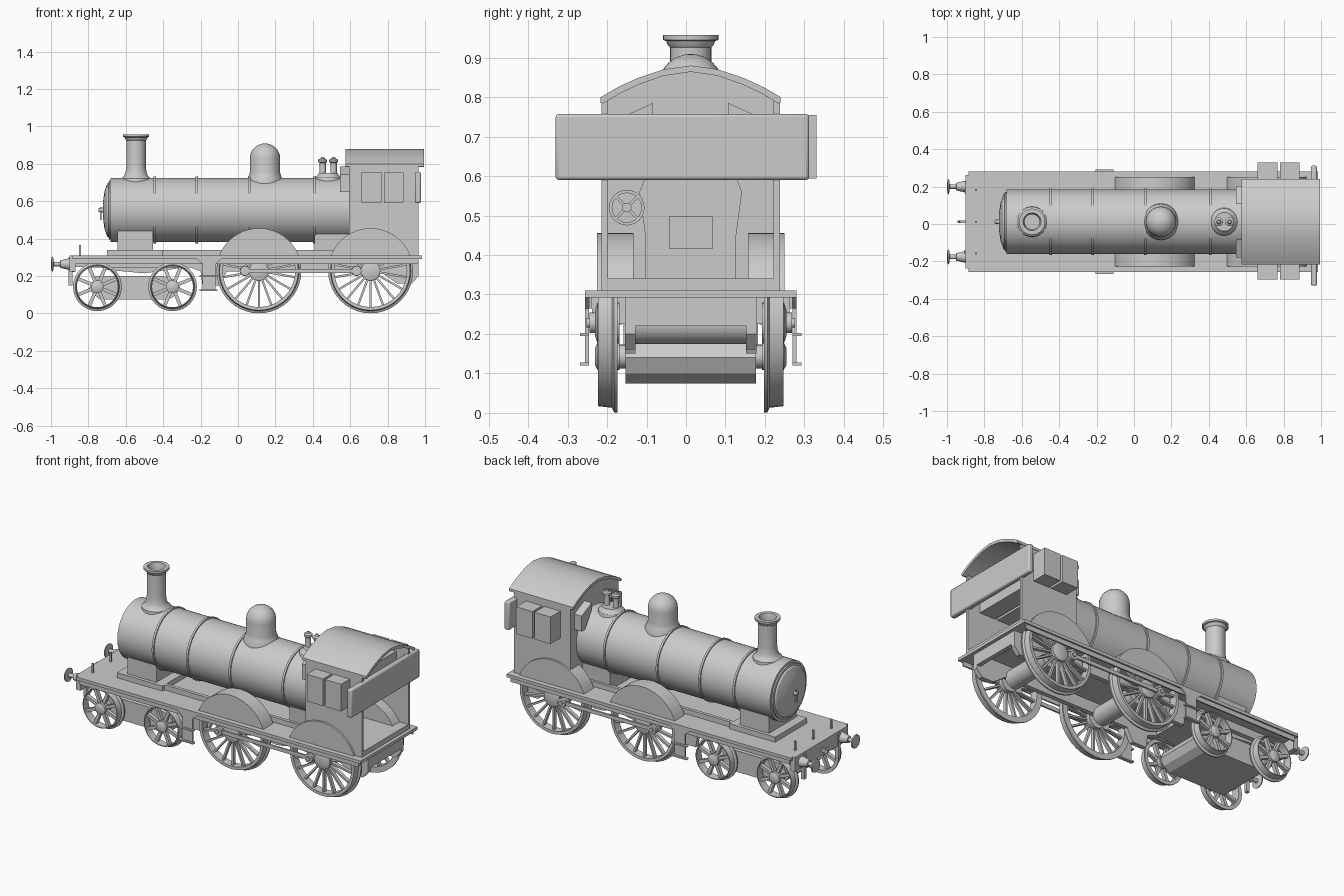
import bpy, bmesh
from math import sin, cos, pi, radians
from mathutils import Matrix, Vector

if "Cube" in bpy.data.objects:
    bpy.data.objects.remove(bpy.data.objects["Cube"])

Y0 = 0.012  # centre line of the engine
SIDES = ((-1, "near"), (1, "far"))


def finish(name, bm):
    bmesh.ops.recalc_face_normals(bm, faces=bm.faces)
    me = bpy.data.meshes.new(name)
    bm.to_mesh(me)
    bm.free()
    me.shade_smooth()
    me.set_sharp_from_angle(angle=radians(30))
    ob = bpy.data.objects.new(name, me)
    bpy.context.collection.objects.link(ob)
    return ob


def add_prism(bm, pts, a, b, axis):
    """Extrude a profile: (x,z) along y, (y,z) along x."""
    def at(p, t):
        return (p[0], t, p[1]) if axis == 'Y' else (t, p[0], p[1])
    lo = [bm.verts.new(at(p, a)) for p in pts]
    hi = [bm.verts.new(at(p, b)) for p in pts]
    bm.faces.new(lo)
    bm.faces.new(hi[::-1])
    for i in range(len(pts)):
        j = (i + 1) % len(pts)
        bm.faces.new((lo[i], lo[j], hi[j], hi[i]))


def add_box(bm, x0, x1, y0, y1, z0, z1):
    add_prism(bm, [(x0, z0), (x1, z0), (x1, z1), (x0, z1)], y0, y1, 'Y')


def add_lathe(bm, prof, loc, axis='Z', n=32, ring=False):
    """Revolve (radius, height) points about an axis; ring closes the profile."""
    rings = []
    for r, h in prof:
        row = []
        for i in range(n):
            u, v = r * cos(2 * pi * i / n), r * sin(2 * pi * i / n)
            co = {'X': (h, u, v), 'Y': (u, h, v), 'Z': (u, v, h)}[axis]
            row.append(bm.verts.new(Vector(co) + Vector(loc)))
        rings.append(row)
    for k in range(len(rings) if ring else len(rings) - 1):
        a, b = rings[k], rings[(k + 1) % len(rings)]
        for i in range(n):
            j = (i + 1) % n
            bm.faces.new((a[i], a[j], b[j], b[i]))
    if not ring:
        bm.faces.new(rings[0])
        bm.faces.new(rings[-1])


def make(name, fn, *args, **kw):
    bm = bmesh.new()
    fn(bm, *args, **kw)
    return finish(name, bm)


def box(name, *a):
    return make(name, add_box, *a)


def prism(name, *a):
    return make(name, add_prism, *a)


def lathe(name, *a, **kw):
    return make(name, add_lathe, *a, **kw)


def wheel(name, x, z, r, s, spokes, thick, hub, boss=False):
    bm = bmesh.new()
    y = lambda d: s * d
    c = (x, Y0, z)
    ri = r * 0.87 - 0.004
    # tyre with flange on the inner side
    add_lathe(bm, [(ri, y(.186)), (r, y(.186)), (r, y(.194)), (r - .012, y(.200)),
                   (r - .016, y(.235)), (ri, y(.235))], c, 'Y', 40, True)
    add_lathe(bm, [(hub, y(.18)), (hub, y(.236)), (hub * .6, y(.243))], c, 'Y', 24)
    if boss:
        add_lathe(bm, [(.028, y(.2)), (.028, y(.24))], (x - .075, Y0, z), 'Y', 16)
    for i in range(spokes):
        sp = bmesh.ops.create_cube(bm, size=1)['verts']
        m = (Matrix.Translation((x, Y0 + s * .212, z)) @ Matrix.Rotation(2 * pi * (i + .5) / spokes, 4, 'Y')
             @ Matrix.Translation(((hub + ri) / 2, 0, 0)) @ Matrix.Diagonal((ri - hub + .01, .022, thick, 1)))
        bmesh.ops.transform(bm, matrix=m, verts=sp)
    finish(name, bm)


# wheels and axles
DRIVERS, DZ, BOGIE, BZ = (.112, .709), .228, (-.752, -.35), .143
for k, x in enumerate(DRIVERS):
    for s, n in SIDES:
        wheel(f"driving_wheel_{k}_{n}", x, DZ, .227, s, 18, .011, .052, True)
    lathe(f"driving_axle_{k}", [(.054, -.15), (.054, .15)], (x, Y0, DZ), 'Y')
for k, x in enumerate(BOGIE):
    for s, n in SIDES:
        wheel(f"bogie_wheel_{k}_{n}", x, BZ, .130, s, 8, .018, .034)
    lathe(f"bogie_axle_{k}", [(.03, -.19), (.03, .19)], (x, Y0, BZ), 'Y', n=20)

# bogie truck
prism("bogie_frame", [(-.80, .13), (-.74, .075), (-.37, .075), (-.33, .10), (-.31, .14),
                      (-.33, .18), (-.40, .2), (-.76, .2)], Y0 - .165, Y0 + .165, 'Y')
prism("cylinder_block", [(-.74, .29), (-.72, .235), (-.5, .215), (-.26, .25), (-.26, .29)],
      Y0 - .14, Y0 + .14, 'Y')

# footplate, main frames and cab floor
box("footplate", -.885, .985, Y0 - .268, Y0 + .268, .292, .31)
box("front_buffer_beam", -.9, -.87, Y0 - .25, Y0 + .25, .225, .31)
box("rear_drag_beam", .94, .965, Y0 - .16, Y0 + .16, .22, .3)
box("cab_floor", .6, .965, Y0 - .22, Y0 + .22, .305, .34)
for s, n in SIDES:
    y = lambda d: Y0 + s * d
    prism(f"main_frame_{n}", [(-.88, .3), (-.88, .25), (-.75, .245), (-.25, .245), (-.2, .225), (-.19, .15),
                              (-.1, .15), (-.06, .225), (.76, .225), (.85, .16), (.93, .16), (.965, .2),
                              (.965, .3)], y(.14), y(.167), 'Y')
    box(f"valance_{n}", -.87, .965, y(.25), y(.258), .265, .295)
    box(f"upper_frame_{n}", -.7, .6, y(.11), y(.13), .305, .34)
    box(f"guard_iron_{n}", -.905, -.885, y(.15), y(.17), .15, .3)

    # splashers over the driving wheels
    for k, x in enumerate(DRIVERS):
        arc = [(x + .228 * cos(radians(a)), DZ + .228 * sin(radians(a))) for a in range(20, 161, 7)]
        prism(f"splasher_{k}_{n}", arc, y(.145), y(.238), 'Y')

    # coupling rod with bosses and pins
    bm = bmesh.new()
    add_box(bm, .037, .634, y(.242), y(.252), DZ - .011, DZ + .011)
    for x in DRIVERS:
        add_lathe(bm, [(.026, s * .24), (.026, s * .256), (.012, s * .257), (.012, s * .264)],
                  (x - .075, Y0, DZ), 'Y', 16)
    finish(f"coupling_rod_{n}", bm)

    # hanging footstep
    bm = bmesh.new()
    add_prism(bm, [(-.23, .3), (-.19, .265), (-.19, .12), (-.12, .12), (-.12, .265), (-.08, .3)],
              y(.258), y(.268), 'Y')
    for z in (.12, .195):
        add_box(bm, -.207, -.11, y(.258), y(.28), z, z + .008)
    finish(f"footstep_{n}", bm)

    # buffer
    lathe(f"buffer_{n}", [(.042, -.875), (.042, -.885), (.034, -.89), (.02, -.95), (.012, -.952), (.012, -.985),
                          (.04, -.989), (.038, -.996), (.015, -1.0)], (0, y(.188), .264), 'X', n=24)
    box(f"lamp_iron_{n}", -.85, -.84, y(.165), y(.175), .3, .365)

# front lamp iron and coupling hook
box("lamp_iron_centre", -.85, -.84, Y0 - .005, Y0 + .005, .3, .365)
prism("coupling_hook", [(-.89, .255), (-.94, .25), (-.945, .275), (-.935, .285), (-.93, .268), (-.89, .275)],
      Y0 - .007, Y0 + .007, 'Y')

# boiler with bands, smokebox door and saddle
BO = (0, Y0, .553)
lathe("boiler", [(.172, -.682), (.172, .61)], BO, 'X', n=48)
for k, x in enumerate((-.445, -.22, .06, .408)):
    lathe(f"boiler_band_{k}", [(.17, x - .006), (.179, x - .006), (.179, x + .006), (.17, x + .006)],
          BO, 'X', n=48, ring=True)
lathe("smokebox_door", [(.158, -.68), (.158, -.69), (.146, -.692), (.14, -.7), (.1, -.714), (.05, -.721),
                        (.015, -.723)], BO, 'X', n=48)
bm = bmesh.new()
add_lathe(bm, [(.014, -.715), (.01, -.745)], BO, 'X', 12)
add_box(bm, -.738, -.73, Y0 - .006, Y0 + .006, .5, .57)
finish("door_handle", bm)
box("saddle", -.645, -.455, Y0 - .13, Y0 + .13, .3, .47)
box("saddle_base", -.7, -.4, Y0 - .15, Y0 + .15, .305, .34)

# chimney, dome and safety valves
lathe("chimney", [(.082, .70), (.08, .722), (.064, .735), (.056, .755), (.052, .79), (.052, .925), (.058, .932),
                  (.062, .942), (.07, .945), (.07, .957), (.048, .957), (.04, .93), (.04, .86)], (-.545, Y0, 0))
dome = [(.098, .69), (.096, .715), (.086, .735), (.081, .755), (.081, .83)]
dome += [(.081 * cos(a * pi / 16), .83 + .079 * sin(a * pi / 16)) for a in range(1, 8)] + [(.004, .909)]
lathe("steam_dome", dome, (.144, Y0, 0))
lathe("safety_valve_base", [(.078, .69), (.07, .728), (.055, .742), (.05, .75)], (.482, Y0, 0))
for k, x in enumerate((.453, .511)):
    lathe(f"safety_valve_{k}", [(.02, .73), (.017, .75), (.017, .805), (.024, .81), (.024, .822), (.012, .828),
                                (.008, .836)], (x, Y0, 0), n=16)

# firebox and backhead with fire door
prism("firebox", [(Y0 + a, b) for a, b in ((-.115, .3), (-.115, .45), (-.13, .56), (-.09, .66), (0, .7),
                                         (.09, .66), (.13, .56), (.115, .45), (.115, .3))], .41, .66, 'X')
box("fire_door", .655, .675, Y0 - .055, Y0 + .055, .415, .497)

# reversing handwheel in the cab
bm = bmesh.new()
hc = (.7, -.15, .52)
add_lathe(bm, [(.037, -.005), (.045, -.005), (.045, .005), (.037, .005)], hc, 'X', 24, True)
add_lathe(bm, [(.012, -.09), (.012, .008)], hc, 'X', 12)
for a in (pi / 4, -pi / 4):
    v = bmesh.ops.create_cube(bm, size=1)['verts']
    bmesh.ops.transform(bm, verts=v, matrix=Matrix.Translation(hc) @ Matrix.Rotation(a, 4, 'X')
                        @ Matrix.Diagonal((.007, .078, .007, 1)))
finish("reversing_wheel", bm)

# cab front, sides and curved roof
half = [(.228, .80), (.185, .825), (.135, .848), (.07, .87), (0, .88)]
top = half + [(-a, b) for a, b in half[-2::-1]]
under = [(a * .97, b - .016) for a, b in top]
prism("cab_front", [(Y0 + a, b) for a, b in under] + [(Y0 - .221, .3), (Y0 + .221, .3)], .593, .61, 'X')
for s, n in SIDES:
    box(f"cab_side_{n}", .593, .965, Y0 + s * .21, Y0 + s * .226, .3, .8)
    # front spectacle window with slanted top
    prism(f"front_window_{n}", [(Y0 + s * a, b) for a, b in ((.19, .65), (.19, .742), (.095, .785), (.095, .74),
                                                             (.16, .65))], .545, .63, 'X')
prism("cab_roof", [(Y0 + a, b) for a, b in top] + [(Y0 - .228, .785)]
      + [(Y0 + a, b) for a, b in under[::-1]] + [(Y0 + .228, .785)], .575, .995, 'X')

# window blocks through the cab and rear weather board
for k, x in enumerate((.66, .78)):
    box(f"side_window_{k}", x, x + .106, -.296, .33, .594, .755)
board = box("rear_board", .946, .978, -.33, .312, .59, .757)
bev = board.modifiers.new("rounded", 'BEVEL')
bev.width, bev.segments = .008, 2
